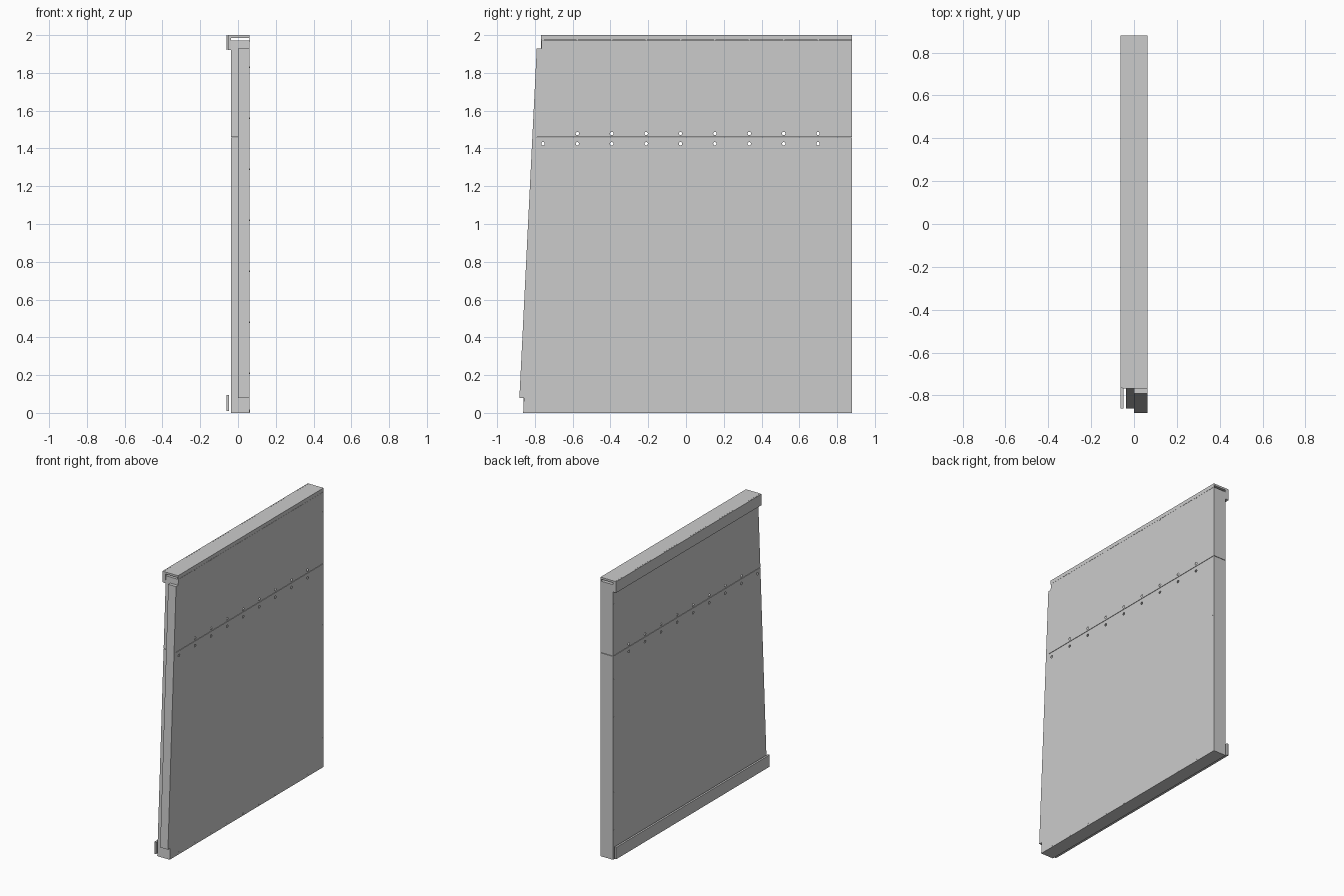
import bpy, bmesh, math
from mathutils import Matrix

if "Cube" in bpy.data.objects:
    bpy.data.objects.remove(bpy.data.objects["Cube"])

XL, XR = -0.037, 0.062          # body faces
YB = 0.88                       # rear edge
SEAM = 1.459
PITCH = 0.182
ROW = [-0.757 + PITCH * k for k in range(9)]


def front_y(z):                 # sloped front edge of the body
    return -0.862 + 0.0497 * z


def prism(name, pts, a, b, axis):
    """Extrude a profile: (y,z) points along x, or (x,z) points along y."""
    bm = bmesh.new()
    def place(p, t):
        return (t, p[0], p[1]) if axis == 'x' else (p[0], t, p[1])
    lo = [bm.verts.new(place(p, a)) for p in pts]
    hi = [bm.verts.new(place(p, b)) for p in pts]
    bm.faces.new(lo)
    bm.faces.new(hi[::-1])
    n = len(pts)
    for i in range(n):
        bm.faces.new((lo[i], hi[i], hi[(i + 1) % n], lo[(i + 1) % n]))
    bmesh.ops.recalc_face_normals(bm, faces=bm.faces)
    me = bpy.data.meshes.new(name)
    bm.to_mesh(me)
    bm.free()
    ob = bpy.data.objects.new(name, me)
    bpy.context.collection.objects.link(ob)
    return ob


def rods(name, spots, radius, x0, x1):
    """Short cylinders along x at the given (y,z) spots."""
    bm = bmesh.new()
    for y, z in spots:
        m = Matrix.Translation(((x0 + x1) / 2, y, z)) @ Matrix.Rotation(math.pi / 2, 4, 'Y')
        bmesh.ops.create_cone(bm, cap_ends=True, segments=16, radius1=radius,
                              radius2=radius, depth=x1 - x0, matrix=m)
    me = bpy.data.meshes.new(name)
    bm.to_mesh(me)
    bm.free()
    ob = bpy.data.objects.new(name, me)
    bpy.context.collection.objects.link(ob)
    return ob


# hole cutter for the two rows beside the seam
cutter = rods("hole_cutter",
              [(y, 1.425) for y in ROW] + [(y, 1.479) for y in ROW[1:]],
              0.009, -0.1, 0.1)
cutter.hide_render = True
cutter.display_type = 'WIRE'

# hollow folded-sheet lower and upper panels
for name, z0, z1 in (("lower_panel", 0.0, SEAM - 0.0015), ("upper_panel", SEAM + 0.0015, 1.972)):
    ob = prism(name, [(front_y(z0), z0), (YB, z0), (YB, z1), (front_y(z1), z1)], XL, XR, 'x')
    sol = ob.modifiers.new("sheet", 'SOLIDIFY')
    sol.thickness = 0.003
    sol.offset = -1
    cut = ob.modifiers.new("holes", 'BOOLEAN')
    cut.object = cutter
    cut.operation = 'DIFFERENCE'
    cut.solver = 'EXACT'

# raised sloped strip on the front edge
prism("front_edge_strip",
      [(front_y(0.08) - 0.024, 0.08), (front_y(0.08) + 0.001, 0.08),
       (front_y(1.93) + 0.001, 1.93), (front_y(1.93) - 0.024, 1.93)], 0.0, XR, 'x')

# top cap with an open slot at its end, and its outer flange
prism("top_cap", [(-0.054, 1.92), (XL, 1.92), (XL, 1.986), (0.058, 1.986),
                  (0.058, 1.973), (XR, 1.973), (XR, 2.0), (-0.054, 2.0)], -0.768, YB, 'y')
prism("top_flange", [(-0.062, 1.92), (-0.0545, 1.92), (-0.0545, 2.0), (-0.062, 2.0)],
      -0.765, YB, 'y')

# kick strip standing off the lower left side
prism("bottom_strip", [(-0.062, 0.01), (-0.048, 0.01), (-0.048, 0.095), (-0.062, 0.095)],
      -0.86, YB, 'y')

# screw heads on the right face
rods("bottom_screws", [(y, 0.011) for y in ROW], 0.008, XR - 0.002, XR + 0.001)
rods("top_screws", [(y, 1.970) for y in ROW], 0.005, XR - 0.002, XR + 0.001)
rods("rear_screws", [(0.87, 0.21 + 0.27 * k) for k in range(7)], 0.003, XL - 0.001, XR + 0.001)
